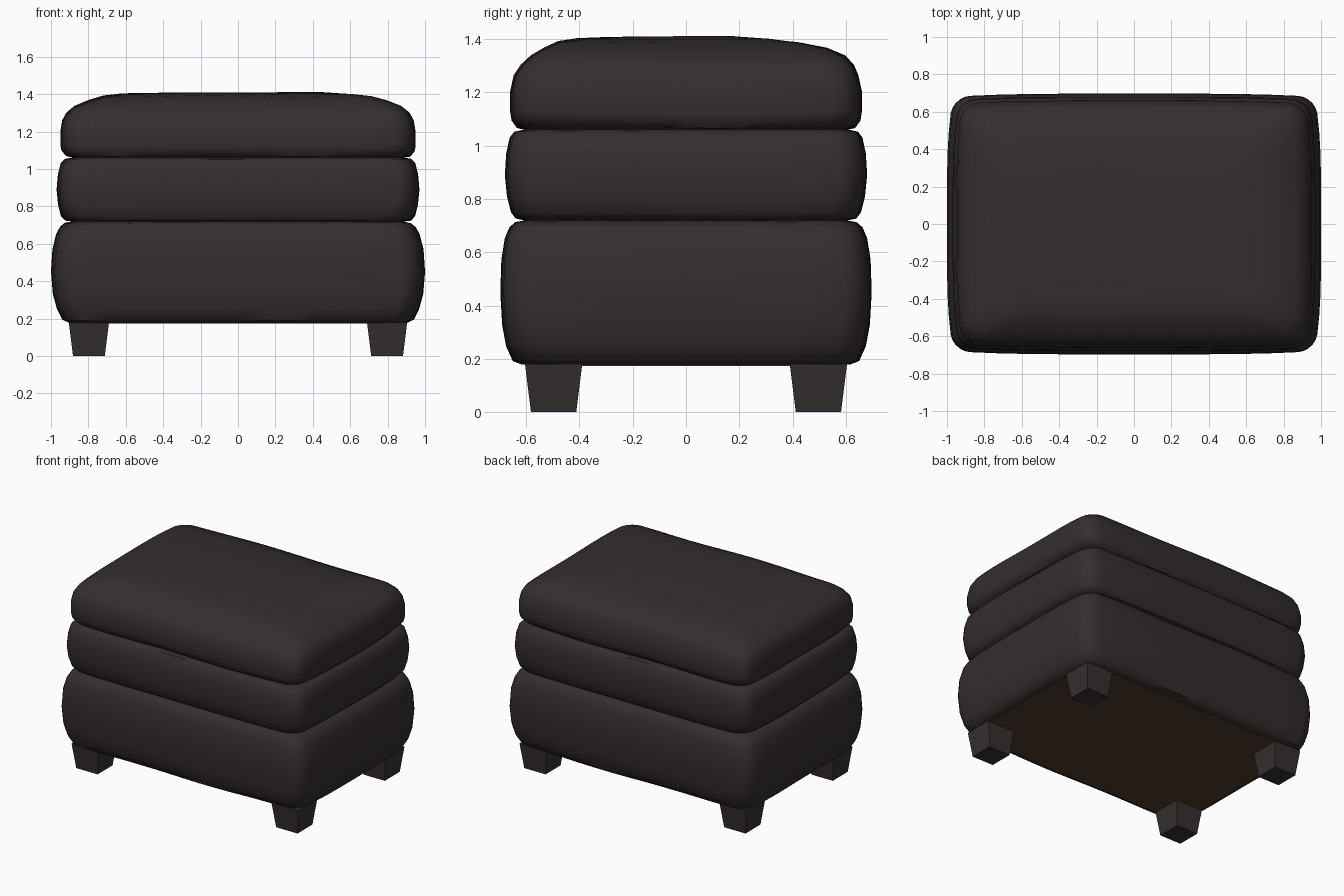
import bpy, bmesh, math

if "Cube" in bpy.data.objects:
    bpy.data.objects.remove(bpy.data.objects["Cube"])


def material(name, rgb):
    m = bpy.data.materials.new(name)
    m.diffuse_color = (*rgb, 1)
    m.use_nodes = True
    m.node_tree.nodes["Principled BSDF"].inputs["Base Color"].default_value = m.diffuse_color
    return m


LEATHER = material("dark brown leather", (0.036, 0.027, 0.027))
WOOD = material("dark wood", (0.036, 0.029, 0.029))
LINING = material("brown lining", (0.075, 0.044, 0.027))


def outline(hx, hy, r):
    """Rounded rectangle with gently bowed sides."""
    r = min(r, hx * 0.45, hy * 0.45)
    pts = []
    corners = [(1, 1), (-1, 1), (-1, -1), (1, -1)]
    for k, (sx, sy) in enumerate(corners):
        for i in range(6):
            a = math.pi / 2 * (k + i / 5)
            pts.append((sx * (hx - r) + r * math.cos(a), sy * (hy - r) + r * math.sin(a)))
        # straight run to the next corner
        nx, ny = corners[(k + 1) % 4]
        a = math.pi / 2 * (k + 1)
        end = (nx * (hx - r) + r * math.cos(a), ny * (hy - r) + r * math.sin(a))
        start = pts[-1]
        for i in range(1, 12):
            t = i / 12
            pts.append((start[0] + (end[0] - start[0]) * t, start[1] + (end[1] - start[1]) * t))
    return [(x * (1 - 0.035 * (y / hy) ** 4), y * (1 - 0.025 * (x / hx) ** 4)) for x, y in pts]


def finish(name, bm, mat, smooth=False):
    bmesh.ops.recalc_face_normals(bm, faces=bm.faces)
    me = bpy.data.meshes.new(name)
    bm.to_mesh(me)
    bm.free()
    me.materials.append(mat)
    ob = bpy.data.objects.new(name, me)
    bpy.context.collection.objects.link(ob)
    if smooth:
        bpy.ops.object.select_all(action='DESELECT')
        ob.select_set(True)
        bpy.context.view_layer.objects.active = ob
        bpy.ops.object.shade_smooth_by_angle(angle=math.radians(40))
    return ob


def cushion(name, profile, phase, wobble):
    """Loft rounded outlines through (z, half x, half y, y shift)."""
    bm = bmesh.new()
    rings = []
    last = len(profile) - 1
    for j, (z, hx, hy, dy) in enumerate(profile):
        amount = 0 if j in (0, last) else wobble
        ring = []
        for x, y in outline(hx, hy, 0.09):
            w = amount * math.sin(6 * x + phase) * math.cos(5 * y + phase)
            ring.append(bm.verts.new((x, y + dy, z + w)))
        rings.append(ring)
    n = len(rings[0])
    for a, b in zip(rings, rings[1:]):
        for i in range(n):
            bm.faces.new((a[i], a[(i + 1) % n], b[(i + 1) % n], b[i]))
    bm.faces.new(rings[0])
    bm.faces.new(rings[-1])
    return finish(name, bm, LEATHER, True)


# Upholstered layers
cushion("base_body", [
    (0.178, 0.905, 0.615, 0), (0.195, 0.94, 0.65, 0), (0.25, 0.968, 0.675, 0),
    (0.33, 0.99, 0.69, 0), (0.45, 1.0, 0.697, 0), (0.57, 0.992, 0.693, 0),
    (0.65, 0.972, 0.68, 0), (0.69, 0.95, 0.663, 0), (0.71, 0.925, 0.64, 0),
    (0.72, 0.88, 0.60, 0)], 0.4, 0.004)
cushion("middle_cushion", [
    (0.718, 0.88, 0.60, 0), (0.727, 0.925, 0.64, 0), (0.75, 0.947, 0.657, 0),
    (0.81, 0.962, 0.672, 0), (0.89, 0.97, 0.68, 0), (0.97, 0.963, 0.675, 0),
    (1.03, 0.948, 0.662, 0), (1.052, 0.925, 0.645, 0), (1.062, 0.88, 0.60, 0)], 1.7, 0.004)
cushion("top_cushion", [
    (1.06, 0.88, 0.605, 0), (1.07, 0.92, 0.635, 0), (1.098, 0.944, 0.655, 0),
    (1.13, 0.95, 0.66, 0), (1.20, 0.95, 0.66, 0), (1.26, 0.94, 0.647, 0),
    (1.30, 0.918, 0.625, 0.005), (1.335, 0.875, 0.59, 0.008), (1.365, 0.80, 0.53, 0),
    (1.388, 0.72, 0.45, -0.03), (1.400, 0.62, 0.36, -0.05), (1.407, 0.45, 0.24, -0.06),
    (1.41, 0.2, 0.1, -0.06)], 2.6, 0.005)

# Lining under the base
bm = bmesh.new()
bmesh.ops.create_cube(bm, size=1)
for v in bm.verts:
    v.co = (v.co.x * 1.78, v.co.y * 1.2, 0.1765 + v.co.z * 0.006)
finish("bottom_lining", bm, LINING)

# Tapered legs
for sx, side in ((-1, "left"), (1, "right")):
    for sy, end in ((-1, "front"), (1, "back")):
        bm = bmesh.new()
        bmesh.ops.create_cube(bm, size=1)
        for v in bm.verts:
            top = v.co.z > 0
            wide = 0.215 if top else 0.17
            v.co = (sx * 0.797 + v.co.x * wide, sy * 0.497 + v.co.y * wide, 0.18 if top else 0)
        finish(f"{end}_{side}_leg", bm, WOOD)
